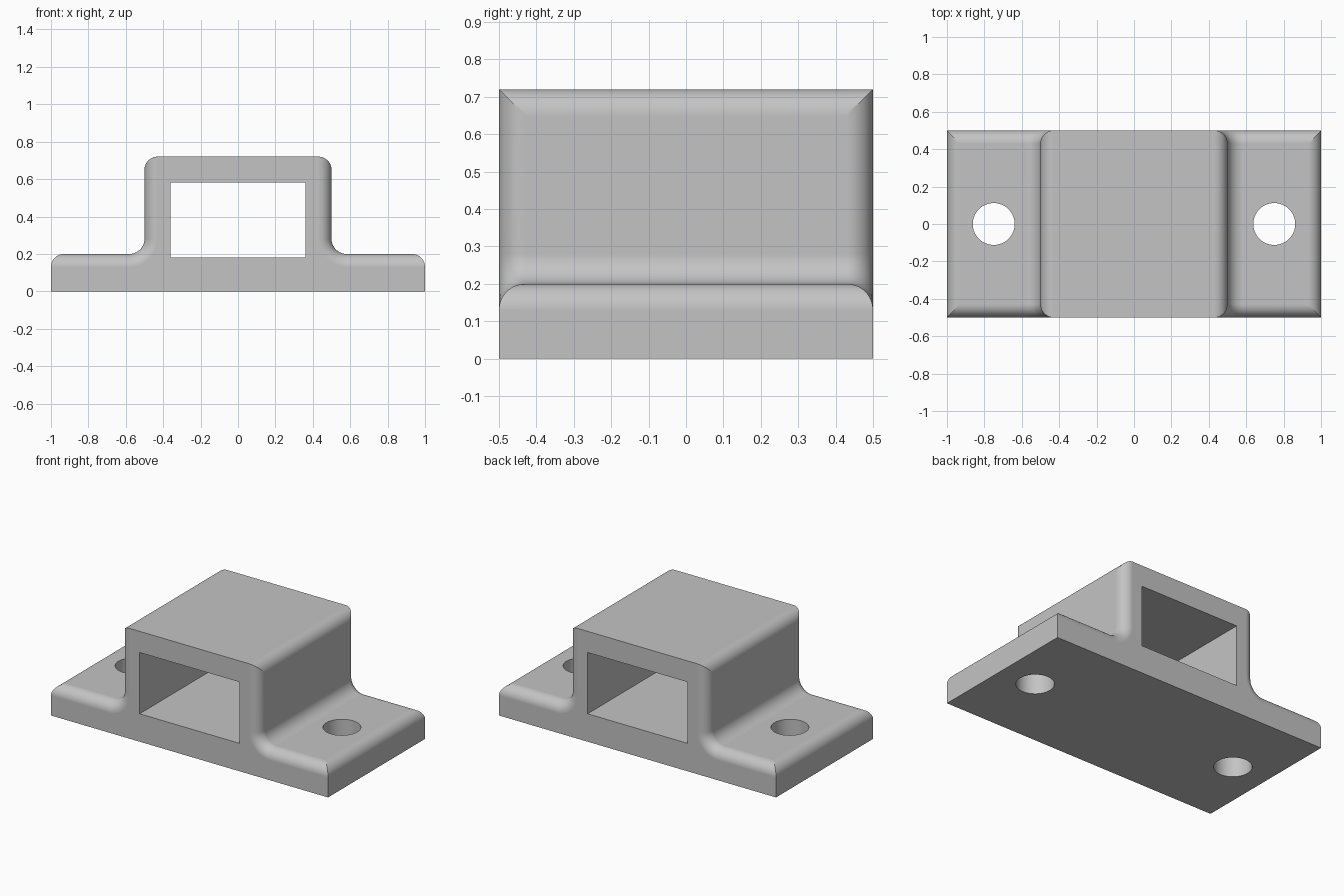
import bpy, bmesh
from math import sin, cos, acos, asin, pi

cube = bpy.data.objects.get("Cube")
if cube:
    bpy.data.objects.remove(cube, do_unlink=True)

R = 0.07            # outer rounding radius
FILLET = 0.08       # inner fillet radius
HALF_W, HALF_D = 1.0, 0.5
FLANGE, HOUSING_X, TOP = 0.2, 0.5, 0.72
STEPS = 10

grey = bpy.data.materials.new("plain_grey")
grey.use_nodes = True
colour = (0.55, 0.55, 0.55, 1)
grey.diffuse_color = colour
grey.node_tree.nodes["Principled BSDF"].inputs["Base Color"].default_value = colour


def arc(cx, cz, r, a0, a1):
    return [(cx + r * cos(a0 + (a1 - a0) * i / STEPS),
             cz + r * sin(a0 + (a1 - a0) * i / STEPS)) for i in range(STEPS + 1)]


def section(d):
    """Hat-shaped cross-section with flange tops and housing walls inset by d."""
    k = max(0.0, min(1.0, (R - d) / R))
    half = [(HALF_W, 0)]
    half += arc(HALF_W - R, FLANGE - R, R, 0, asin(k))
    half += arc(HOUSING_X + FILLET, FLANGE + FILLET, FILLET + d, 1.5 * pi, pi)
    half += arc(HOUSING_X - R, TOP - R, R, acos(k), pi / 2)
    return half + [(-x, z) for x, z in reversed(half)]


# Bracket body: sections lofted front to back, rounding in at both ends
turns = [i / STEPS * pi / 2 for i in range(STEPS + 1)]
stations = [(-HALF_D + R * (1 - cos(t)), R * (1 - sin(t))) for t in turns]
stations += [(-y, d) for y, d in reversed(stations)]
bm = bmesh.new()
rings = [[bm.verts.new((x, y, z)) for x, z in section(d)] for y, d in stations]
for a, b in zip(rings, rings[1:]):
    for i in range(len(a)):
        j = (i + 1) % len(a)
        bm.faces.new((a[i], a[j], b[j], b[i]))
bm.faces.new(rings[0])
bm.faces.new(rings[-1])
bmesh.ops.remove_doubles(bm, verts=bm.verts, dist=1e-5)
bmesh.ops.recalc_face_normals(bm, faces=bm.faces)
mesh = bpy.data.meshes.new("bracket_body")
bm.to_mesh(mesh)
bm.free()
mesh.materials.append(grey)
body = bpy.data.objects.new("bracket_body", mesh)
bpy.context.collection.objects.link(body)

# Cutters: rectangular tunnel and two screw holes
cutters = []
bpy.ops.mesh.primitive_cube_add(size=1, location=(0, 0, 0.382))
bpy.context.object.scale = (0.72, 1.4, 0.4)
bpy.context.object.name = "tunnel_cutter"
cutters.append(bpy.context.object)
for side, name in ((1, "left"), (-1, "right")):
    bpy.ops.mesh.primitive_cylinder_add(vertices=64, radius=0.112, depth=0.8,
                                        location=(side * 0.75, 0, 0.1))
    bpy.context.object.name = name + "_hole_cutter"
    cutters.append(bpy.context.object)

bpy.ops.object.select_all(action='DESELECT')
body.select_set(True)
bpy.context.view_layer.objects.active = body
for cutter in cutters:
    cutter.hide_render = True
    cutter.data.materials.append(grey)
    mod = body.modifiers.new(cutter.name, 'BOOLEAN')
    mod.operation = 'DIFFERENCE'
    mod.solver = 'EXACT'
    mod.object = cutter
    bpy.ops.object.modifier_apply(modifier=mod.name)
    bpy.data.objects.remove(cutter, do_unlink=True)

# Smooth roundings, crisp edges, flat large faces
bpy.ops.object.shade_smooth_by_angle(angle=pi / 7)
normals = body.modifiers.new("flat_face_normals", 'WEIGHTED_NORMAL')
normals.keep_sharp = True
